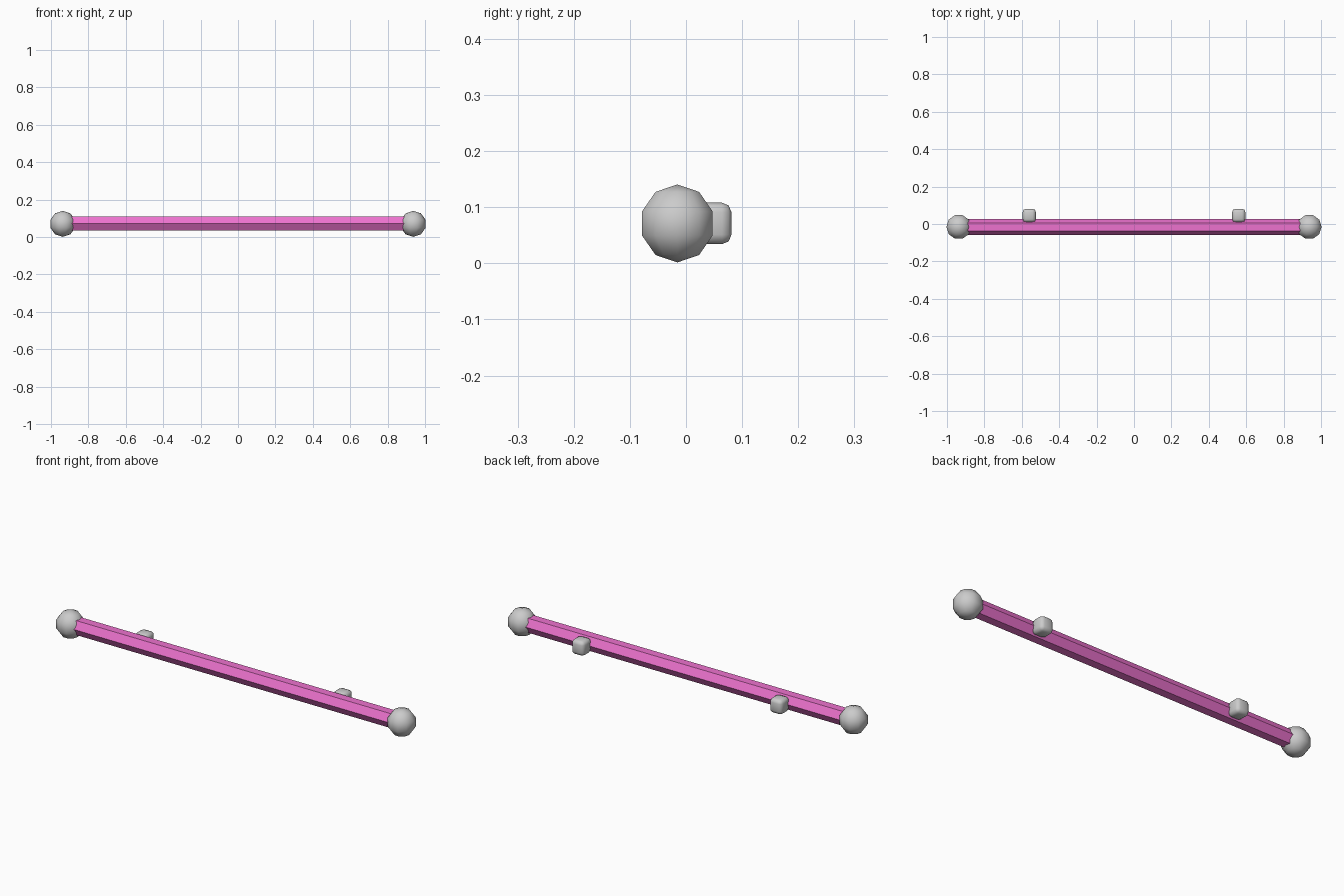
import bpy
from math import radians

if "Cube" in bpy.data.objects:
    bpy.data.objects.remove(bpy.data.objects["Cube"])

AXIS_Y, AXIS_Z = -0.0155, 0.071
pink = bpy.data.materials.new("pink")
pink.diffuse_color = (0.85, 0.17, 0.62, 1)
pink.use_nodes = True
pink.node_tree.nodes["Principled BSDF"].inputs["Base Color"].default_value = pink.diffuse_color

# Hexagonal bar with a ridge along the top
bpy.ops.mesh.primitive_cylinder_add(vertices=6, radius=0.0425, depth=1.83,
                                    location=(0, AXIS_Y, AXIS_Z + 0.001),
                                    rotation=(0, radians(90), 0))
bar = bpy.context.object
bar.name = "bar"
bar.data.materials.append(pink)

for side, sx in (("left", -1), ("right", 1)):
    # Ball on each end: ten sides, five rings, corners facing front and back
    bpy.ops.mesh.primitive_uv_sphere_add(segments=10, ring_count=5, radius=0.0695,
                                         location=(sx * 0.937, AXIS_Y, AXIS_Z),
                                         rotation=(0, 0, radians(90)))
    bpy.context.object.name = side + "_end_ball"
    bpy.ops.object.shade_smooth()

    # Rounded mounting knob on the back of the bar
    bpy.ops.mesh.primitive_cube_add(size=1, location=(sx * 0.56, 0.045, AXIS_Z))
    knob = bpy.context.object
    knob.name = side + "_knob"
    knob.scale = (0.07, 0.072, 0.074)
    bpy.ops.object.transform_apply(location=False, rotation=False, scale=True)
    bevel = knob.modifiers.new("rounding", 'BEVEL')
    bevel.width = 0.017
    bevel.segments = 2
    bpy.ops.object.shade_smooth()
